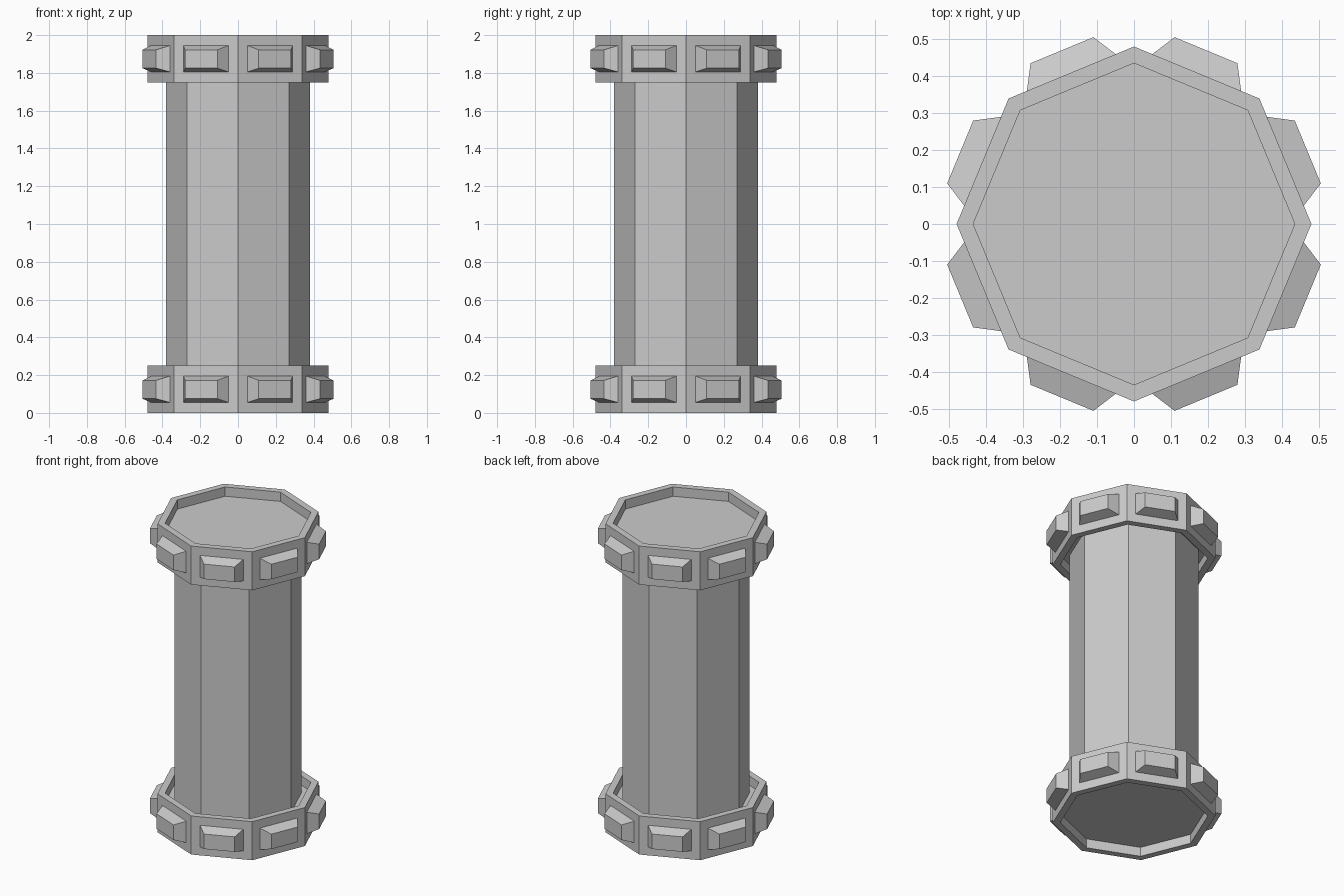
import bpy, bmesh
from math import cos, sin, pi

if "Cube" in bpy.data.objects:
    bpy.data.objects.remove(bpy.data.objects["Cube"])

SIDES = 8


def make_object(name, bm):
    bmesh.ops.recalc_face_normals(bm, faces=bm.faces)
    mesh = bpy.data.meshes.new(name)
    bm.to_mesh(mesh)
    bm.free()
    obj = bpy.data.objects.new(name, mesh)
    bpy.context.collection.objects.link(obj)
    return obj


def octagon_lathe(name, profile, z0):
    """Sweep a (radius, z) profile around 8 sides and cap both ends."""
    bm = bmesh.new()
    rings = [[bm.verts.new((r * cos(2 * pi * i / SIDES), r * sin(2 * pi * i / SIDES), z0 + z))
              for i in range(SIDES)] for r, z in profile]
    for a, b in zip(rings, rings[1:]):
        for i in range(SIDES):
            j = (i + 1) % SIDES
            bm.faces.new((a[i], a[j], b[j], b[i]))
    bm.faces.new(rings[0])
    bm.faces.new(rings[-1])
    return make_object(name, bm)


def studs(name, z0):
    """One tapered block in the middle of each collar face."""
    bm = bmesh.new()
    # (distance from axis, half width, bottom, top)
    sections = [(0.43, 0.13, 0.055, 0.195), (0.4435, 0.13, 0.055, 0.195),
                (0.509, 0.092, 0.075, 0.172)]
    for k in range(SIDES):
        a = 2 * pi * (k + 0.5) / SIDES
        loops = []
        for d, w, lo, hi in sections:
            loops.append([bm.verts.new((d * cos(a) - t * sin(a), d * sin(a) + t * cos(a), z0 + z))
                          for t, z in ((-w, lo), (w, lo), (w, hi), (-w, hi))])
        for p, q in zip(loops, loops[1:]):
            for i in range(4):
                j = (i + 1) % 4
                bm.faces.new((p[i], p[j], q[j], q[i]))
        bm.faces.new(loops[0])
        bm.faces.new(loops[-1])
    return make_object(name, bm)


# Central shaft
octagon_lathe("shaft", [(0.38, 0.19), (0.38, 1.81)], 0)

# Collars, recessed on both ends, with their studs
collar = [(0.435, 0.06), (0.435, 0), (0.48, 0), (0.48, 0.25), (0.435, 0.25), (0.435, 0.19)]
for label, z in (("lower", 0.0), ("upper", 1.75)):
    octagon_lathe(label + "_collar", collar, z)
    studs(label + "_studs", z)
